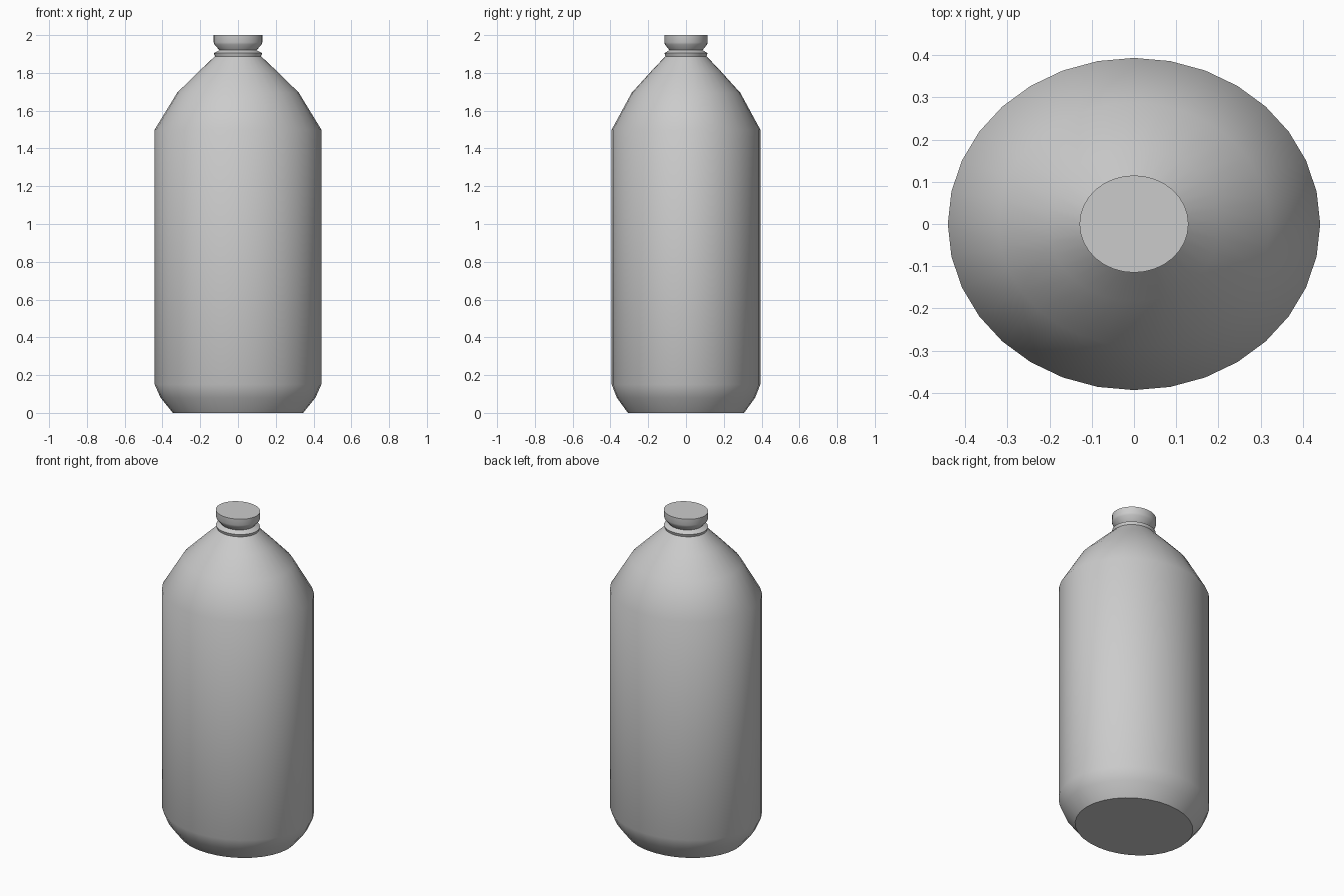
import bpy, bmesh, math

if "Cube" in bpy.data.objects:
    bpy.data.objects.remove(bpy.data.objects["Cube"])

SIDES = 32
RATIO = 0.892  # depth relative to width

# Profile from base to lip: (half width, height)
profile = [
    (0.345, 0.0), (0.41, 0.08), (0.441, 0.15),            # rounded foot
    (0.441, 1.5), (0.322, 1.695), (0.205, 1.81),          # body and shoulder
    (0.122, 1.888), (0.128, 1.905), (0.098, 1.92),        # neck ring and groove
    (0.125, 1.95), (0.129, 1.962), (0.129, 2.0),          # lip
]


def lathe(name, points):
    bm = bmesh.new()
    rings = []
    for r, z in points:
        rings.append([bm.verts.new((r * math.cos(2 * math.pi * i / SIDES),
                                    RATIO * r * math.sin(2 * math.pi * i / SIDES), z))
                      for i in range(SIDES)])
    for low, high in zip(rings, rings[1:]):
        for i in range(SIDES):
            j = (i + 1) % SIDES
            bm.faces.new((low[i], low[j], high[j], high[i]))
    bm.faces.new(rings[0][::-1])
    bm.faces.new(rings[-1])
    mesh = bpy.data.meshes.new(name)
    bm.to_mesh(mesh)
    bm.free()
    obj = bpy.data.objects.new(name, mesh)
    bpy.context.collection.objects.link(obj)
    return obj


# Bottle, smooth all round with crisp base and top rims
bottle = lathe("bottle", profile)
bpy.context.view_layer.objects.active = bottle
bottle.select_set(True)
bpy.ops.object.shade_smooth_by_angle(angle=math.radians(50))
